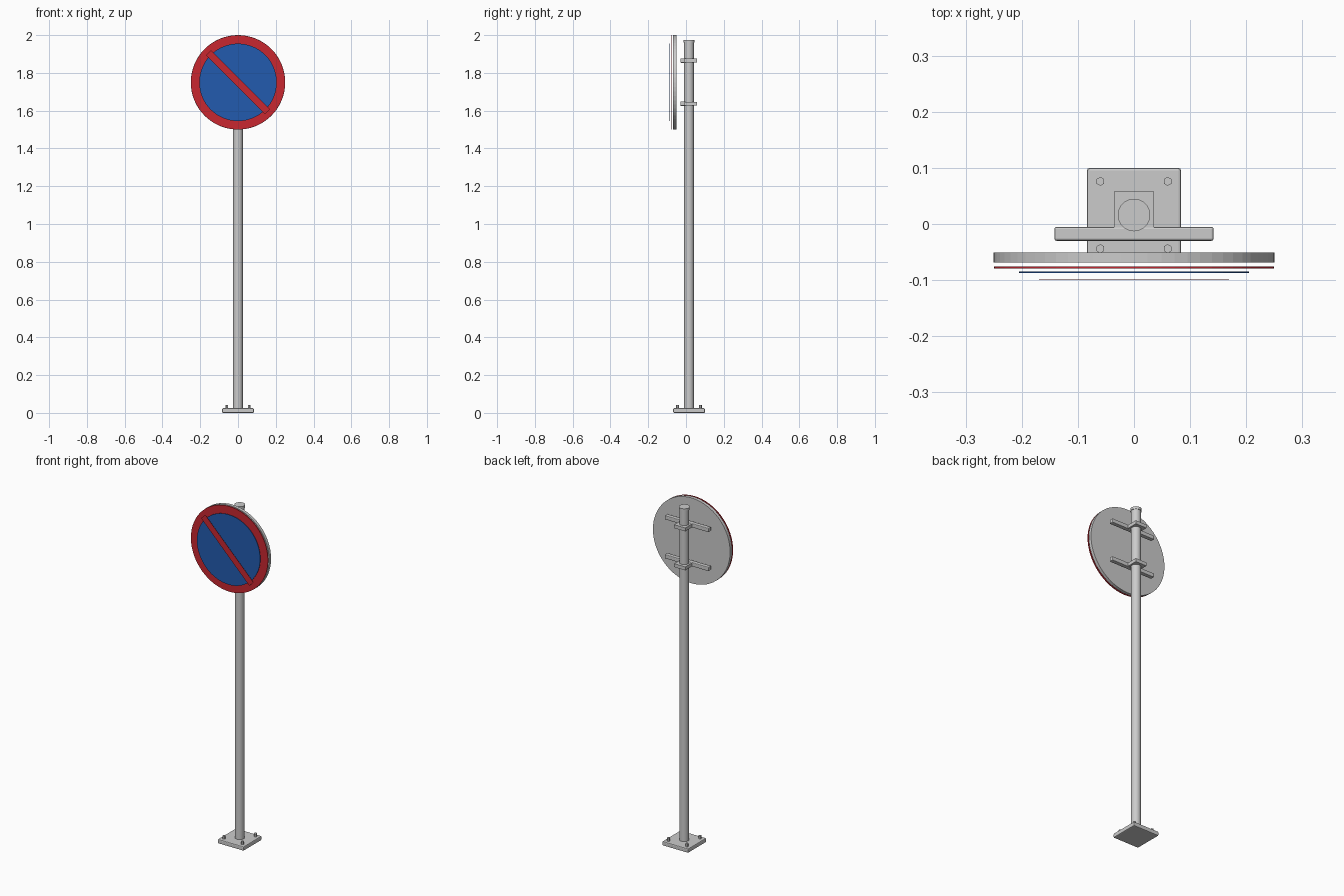
import bpy, math

if "Cube" in bpy.data.objects:
    bpy.data.objects.remove(bpy.data.objects["Cube"])

POLE_Y = 0.016
SIGN_Z = 1.75


def paint(name, color):
    m = bpy.data.materials.new(name)
    m.diffuse_color = color
    m.use_nodes = True
    m.node_tree.nodes["Principled BSDF"].inputs["Base Color"].default_value = m.diffuse_color
    return m


RED = paint("red", (0.58, 0.02, 0.03, 1))
BLUE = paint("blue", (0.016, 0.105, 0.43, 1))


def finish(name, mat=None, bevel=0, smooth=False):
    ob = bpy.context.object
    ob.name = name
    if mat:
        ob.data.materials.append(mat)
    if bevel:
        b = ob.modifiers.new("bevel", 'BEVEL')
        b.width, b.segments = bevel, 2
    if smooth:
        bpy.ops.object.shade_smooth_by_angle(angle=math.radians(30))
    return ob


def box(name, lo, hi, **kw):
    bpy.ops.mesh.primitive_cube_add(size=1, location=[(a + b) / 2 for a, b in zip(lo, hi)])
    bpy.context.object.scale = [b - a for a, b in zip(lo, hi)]
    bpy.ops.object.transform_apply(location=False, rotation=False, scale=True)
    return finish(name, **kw)


def post(name, x, y, z0, z1, r, n=32, **kw):
    bpy.ops.mesh.primitive_cylinder_add(vertices=n, radius=r, depth=z1 - z0,
                                        location=(x, y, (z0 + z1) / 2))
    return finish(name, **kw)


def disc(name, y0, y1, r, **kw):
    bpy.ops.mesh.primitive_cylinder_add(vertices=64, radius=r, depth=y1 - y0,
                                        location=(0, (y0 + y1) / 2, SIGN_Z),
                                        rotation=(math.pi / 2, 0, 0))
    return finish(name, **kw)


# base plate and hexagonal anchor bolts
box("base_plate", (-0.084, POLE_Y - 0.084, 0), (0.084, POLE_Y + 0.084, 0.025), bevel=0.005)
for i, (sx, sy) in enumerate([(-1, -1), (1, -1), (1, 1), (-1, 1)]):
    post(f"anchor_bolt_{i + 1}", sx * 0.06, POLE_Y + sy * 0.06, 0.02, 0.043, 0.008, n=6)

# pole and cap
post("pole", 0, POLE_Y, 0.02, 1.965, 0.026, smooth=True)
post("pole_cap", 0, POLE_Y, 1.96, 1.975, 0.029, smooth=True)

# clamps around the pole with cross rails behind the sign
for label, z in (("upper", 1.865), ("lower", 1.637)):
    box(f"{label}_clamp", (-0.036, -0.01, z - 0.01), (0.036, 0.058, z + 0.01))
    box(f"{label}_rail", (-0.142, -0.03, z - 0.012), (0.142, -0.005, z + 0.012), bevel=0.004)

# layered sign face
disc("sign_backing", -0.069, -0.051, 0.25)
disc("red_border", -0.0795, -0.0755, 0.2495, mat=RED)
disc("blue_field", -0.0875, -0.085, 0.205, mat=BLUE)

# diagonal prohibition bar, upper left to lower right
bar = box("diagonal_bar", (-0.221, -0.099, SIGN_Z - 0.019), (0.221, -0.098, SIGN_Z + 0.019), mat=RED)
bar.rotation_euler.y = math.radians(45)
